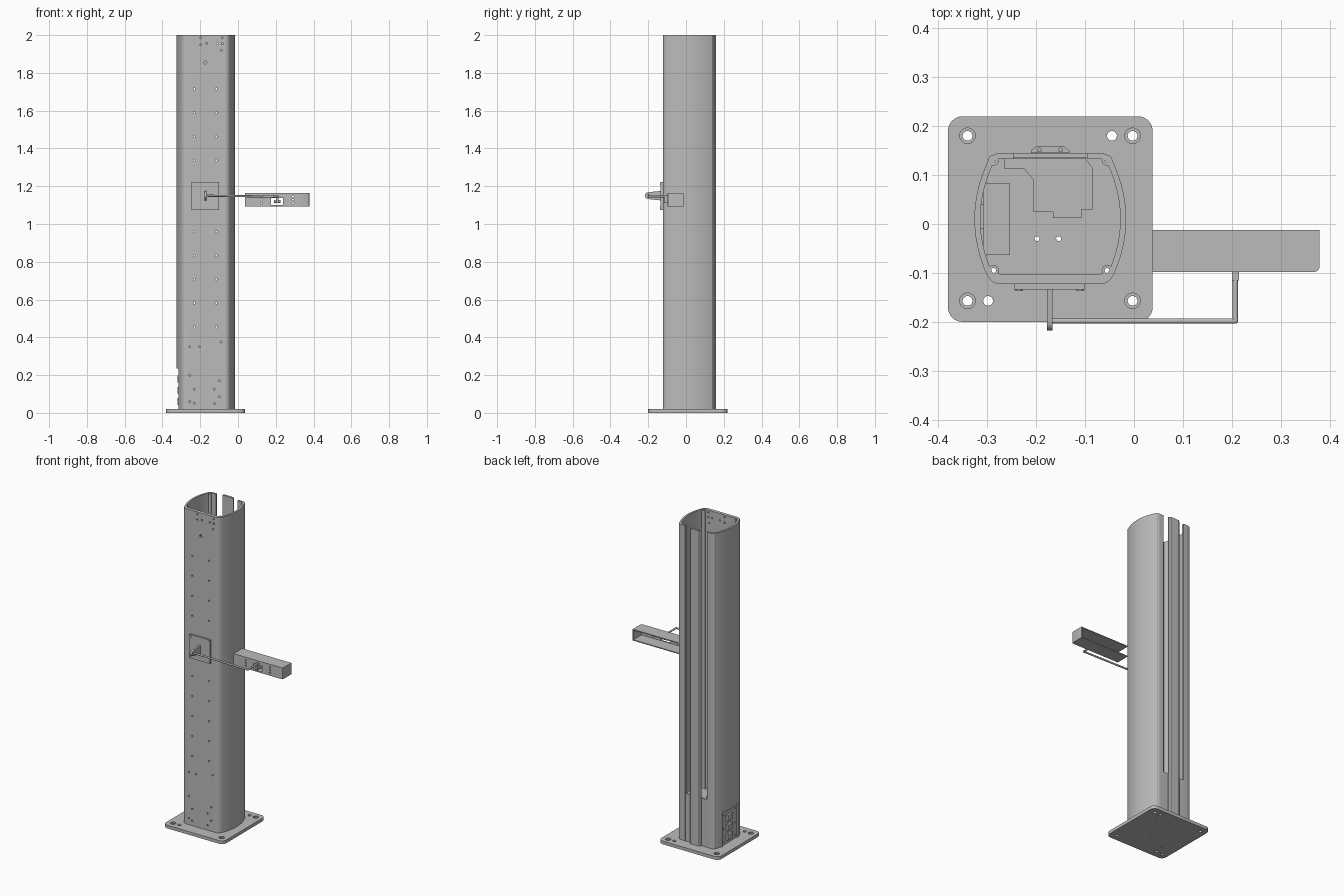
import bpy, bmesh, math
from mathutils import Vector, Matrix

if "Cube" in bpy.data.objects:
    bpy.data.objects.remove(bpy.data.objects["Cube"], do_unlink=True)

steel = bpy.data.materials.new("plain_grey")
steel.use_nodes = True
GREY = (0.5, 0.5, 0.5, 1)
steel.diffuse_color = GREY
steel.node_tree.nodes["Principled BSDF"].inputs["Base Color"].default_value = GREY

CX = -0.171   # column centre line
TOP = 2.0
FLOOR = 0.02


def finish(name, bm, smooth=True):
    bmesh.ops.recalc_face_normals(bm, faces=bm.faces)
    mesh = bpy.data.meshes.new(name)
    bm.to_mesh(mesh)
    bm.free()
    mesh.materials.append(steel)
    ob = bpy.data.objects.new(name, mesh)
    bpy.context.collection.objects.link(ob)
    if smooth:
        shade(ob)
    return ob


def shade(ob):
    bpy.ops.object.select_all(action='DESELECT')
    ob.select_set(True)
    bpy.context.view_layer.objects.active = ob
    bpy.ops.object.shade_smooth_by_angle(angle=math.radians(30))


def prism(name, pts, z0, z1):
    bm = bmesh.new()
    face = bm.faces.new([bm.verts.new((x, y, z0)) for x, y in pts])
    new = bmesh.ops.extrude_face_region(bm, geom=[face])["geom"]
    bmesh.ops.translate(bm, vec=(0, 0, z1 - z0),
                        verts=[v for v in new if isinstance(v, bmesh.types.BMVert)])
    return finish(name, bm)


def add_box(bm, x0, x1, y0, y1, z0, z1):
    m = Matrix.Translation(((x0 + x1) / 2, (y0 + y1) / 2, (z0 + z1) / 2))
    m = m @ Matrix.Diagonal((x1 - x0, y1 - y0, z1 - z0, 1))
    return bmesh.ops.create_cube(bm, size=1, matrix=m)["verts"]


def box(name, *dims):
    bm = bmesh.new()
    add_box(bm, *dims)
    return finish(name, bm, False)


def add_rod(bm, a, b, r, sides=16):
    a, b = Vector(a), Vector(b)
    turn = (b - a).to_track_quat('Z', 'Y').to_matrix().to_4x4()
    bmesh.ops.create_cone(bm, cap_ends=True, segments=sides, radius1=r, radius2=r,
                          depth=(b - a).length,
                          matrix=Matrix.Translation((a + b) / 2) @ turn)


def rods(name, items, sides=16):
    bm = bmesh.new()
    for a, b, r in items:
        add_rod(bm, a, b, r, sides)
    return finish(name, bm)


def cut(ob, cutter):
    mod = ob.modifiers.new("cut", 'BOOLEAN')
    mod.operation, mod.solver, mod.object = 'DIFFERENCE', 'EXACT', cutter
    bpy.ops.object.select_all(action='DESELECT')
    bpy.context.view_layer.objects.active = ob
    ob.select_set(True)
    bpy.ops.object.modifier_apply(modifier=mod.name)
    bpy.data.objects.remove(cutter, do_unlink=True)
    shade(ob)


def upright(points, r, z0, z1):
    return [((x, y, z0), (x, y, z1), r) for x, y in points]


# base plate with rounded corners, anchor holes and counterbores
def round_rect(x0, x1, y0, y1, r, n=8):
    pts = []
    for k, (x, y) in enumerate([(x1 - r, y1 - r), (x0 + r, y1 - r), (x0 + r, y0 + r), (x1 - r, y0 + r)]):
        for i in range(n + 1):
            t = math.pi / 2 * (k + i / n)
            pts.append((x + r * math.cos(t), y + r * math.sin(t)))
    return pts


base = prism("base_plate", round_rect(-0.38, 0.038, -0.2, 0.22, 0.03), 0, FLOOR)
anchors = [(x, y) for x in (-0.34, -0.003) for y in (-0.157, 0.18)]
bosses = [(CX + s * 0.116, y) for s in (-1, 1) for y in (-0.095, 0.13)]
cut(base, rods("hole_cutter", upright(anchors + [(-0.045, 0.18), (-0.298, -0.157)], 0.01, -0.01, 0.05), 24))
cut(base, rods("bore_cutter", upright(anchors, 0.016, 0.012, 0.05), 24))
cut(base, rods("screw_cutter", upright(bosses + [(-0.198, -0.03), (-0.154, -0.03)], 0.005, -0.01, 0.05)))


# column: bulging shell, open along the back
def bezier(a, b, c, n=6):
    a, b, c = Vector(a), Vector(b), Vector(c)
    return [a * (1 - t) ** 2 + b * 2 * t * (1 - t) + c * t * t for t in [i / n for i in range(n + 1)]]


def bulge(y):
    return Vector((0.155 - 0.026 * ((y - 0.01) / 0.115) ** 2, y))


half = bezier((0.1, -0.123), (0.122, -0.123), bulge(-0.1))
half += [bulge(-0.1 + 0.22 * i / 16) for i in range(1, 16)]
half += bezier(bulge(0.12), (0.122, 0.145), (0.1, 0.145)) + [Vector((0.075, 0.145))]
inner = []
for i, p in enumerate(half):
    d = half[min(i + 1, len(half) - 1)] - half[max(i - 1, 0)]
    q = p + Vector((-d.y, d.x)).normalized() * 0.012
    inner.append(Vector((q.x, max(q.y, -0.102 + 0.0005 * i * (i < 7)))))
inner[0].x = 0.095
mirror = lambda pts: [Vector((-p.x, p.y)) for p in pts]
outline = mirror(half)[::-1] + half + inner[::-1] + mirror(inner)
column = prism("column_shell", [(p.x + CX, p.y) for p in outline], FLOOR, TOP)
bm = bmesh.new()
add_box(bm, -0.36, -0.28, -0.065, 0.085, 0, 0.235)
cut(column, finish("panel_cutter", bm, False))

# front screw holes: two regular rows plus the end groups
holes = [(x, 0.455 + 0.126 * i) for x in (-0.232, -0.115) for i in range(11)]
holes += [(-0.255, 0.35), (-0.205, 0.35), (-0.09, 0.375), (-0.255, 0.2), (-0.1, 0.17),
          (-0.1, 0.085), (-0.255, 0.06)]
holes += [(x, z) for x in (-0.232, -0.125) for z in (0.05, 0.125)]
holes += [(-0.197, 1.985), (-0.197, 1.95), (-0.165, 1.957), (-0.11, 1.957),
          (-0.083, 1.985), (-0.083, 1.955), (-0.088, 1.92)]
items = [((x, -0.16, z), (x, -0.07, z), 0.005) for x, z in holes]
items.append(((-0.173, -0.16, 1.855), (-0.173, -0.07, 1.855), 0.008))
cut(column, rods("front_hole_cutter", items, 10))

# screw channels in the four inside corners
channels = rods("screw_channels", upright(bosses, 0.011, FLOOR, TOP - 0.002))
cut(channels, rods("channel_cutter", upright(bosses, 0.005, 0, 2.1)))

# back centre strip between the two slots, and the lower slot cover
strip = prism("back_centre_strip", [(-0.21, 0.145), (-0.21, 0.15), (-0.2, 0.158), (-0.142, 0.158),
                                    (-0.132, 0.15), (-0.132, 0.145)], FLOOR, TOP)
cut(strip, rods("strip_cutter", upright([(-0.193, 0.1515), (-0.15, 0.1515)], 0.004, 0, 2.1)))
box("lower_slot_cover", -0.247, -0.095, 0.136, 0.144, FLOOR, 0.32)
prism("inner_shelf", [(-0.265, 0.135), (-0.265, 0.113), (-0.225, 0.113), (-0.205, 0.09), (-0.205, 0.025),
                      (-0.165, 0.025), (-0.165, 0.012), (-0.107, 0.012), (-0.107, 0.03),
                      (-0.085, 0.03), (-0.085, 0.115), (-0.1, 0.135)], 0.3, 0.31)

# recessed connection panel low on the right side
bm = bmesh.new()
add_box(bm, -0.307, -0.301, -0.065, 0.085, FLOOR, 0.232)
add_box(bm, -0.301, -0.253, -0.063, 0.083, 0.226, 0.232)
panel = finish("connection_panel", bm, False)
bm = bmesh.new()
for z in (0.06, 0.12, 0.18):
    add_box(bm, -0.32, -0.304, -0.01, 0.04, z - 0.018, z + 0.018)
cut(panel, finish("socket_cutter", bm, False))
rods("panel_screws", [((-0.307, y, z), (-0.311, y, z), 0.005)
                      for y in (-0.05, 0.07) for z in (0.04, 0.12, 0.21)])
rods("flange_screws", upright([(-0.263, y) for y in (-0.041, 0.011, 0.054, 0.074)], 0.006, 0.232, 0.235))

# front mounting plate and lug
box("mount_plate", -0.245, -0.1, -0.134, -0.123, 1.075, 1.223)
rods("mount_screws", [((x, -0.134, z), (x, -0.137, z), 0.007)
                      for x in (-0.235, -0.11) for z in (1.085, 1.213)])
lug = prism("mount_lug", [(-0.134, 1.125), (-0.134, 1.175)] +
            [(-0.2 - 0.018 * math.sin(math.pi * i / 10), 1.15 + 0.018 * math.cos(math.pi * i / 10))
             for i in range(11)], -0.178, -0.166)
lug.data.transform(Matrix(((0, 0, 1, 0), (1, 0, 0, 0), (0, 1, 0, 0), (0, 0, 0, 1))))

# bent link rod and its joint
bm = bmesh.new()
R = 0.0055
add_rod(bm, (-0.178, -0.198, 1.15), (0.207, -0.198, 1.145), R)
add_rod(bm, (0.207, -0.198, 1.145), (0.207, -0.095, 1.145), R)
bmesh.ops.create_uvsphere(bm, u_segments=16, v_segments=8, radius=R,
                          matrix=Matrix.Translation((0.207, -0.198, 1.145)))
finish("link_rod", bm)
bm = bmesh.new()
add_box(bm, 0.2, 0.214, -0.115, -0.088, 1.112, 1.152)
add_rod(bm, (0.19, -0.09, 1.12), (0.224, -0.09, 1.12), 0.008)
finish("link_joint", bm)

# arm: folded channel, open at the back and inner end
arm = prism("arm_channel", [(0.038, -0.012), (0.038, -0.098), (0.37, -0.098), (0.376, -0.095),
                            (0.379, -0.088), (0.379, -0.012)], 1.092, 1.163)
bm = bmesh.new()
add_box(bm, 0.0, 0.373, -0.092, 0.05, 1.098, 1.157)
cut(arm, finish("arm_cutter", bm, False))
bm = bmesh.new()
add_box(bm, 0.175, 0.237, -0.12, -0.07, 1.1, 1.138)
for x in (0.123, 0.291):
    for z in (1.11, 1.128, 1.146):
        add_rod(bm, (x, -0.12, z), (x, -0.07, z), 0.005)
cut(arm, finish("window_cutter", bm, False))
